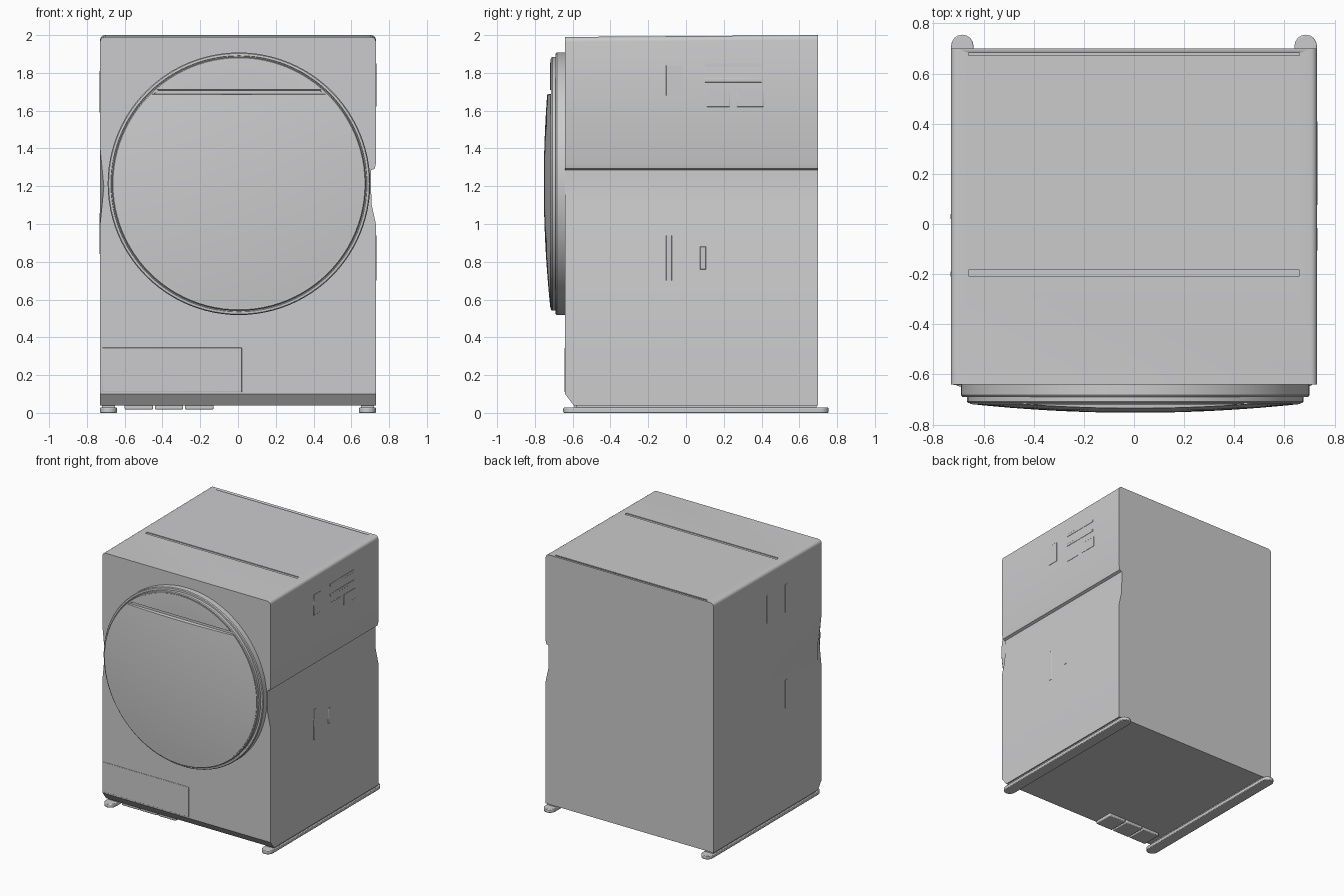
import bpy, bmesh, math
from mathutils import Vector

if "Cube" in bpy.data.objects:
    bpy.data.objects.remove(bpy.data.objects["Cube"])

grey = bpy.data.materials.new("light grey")
grey.diffuse_color = (0.6, 0.6, 0.61, 1)
grey.use_nodes = True
grey.node_tree.nodes["Principled BSDF"].inputs["Base Color"].default_value = grey.diffuse_color


def finish(name, bm, bevel=0, smooth=True):
    bmesh.ops.recalc_face_normals(bm, faces=bm.faces)
    me = bpy.data.meshes.new(name)
    bm.to_mesh(me)
    bm.free()
    ob = bpy.data.objects.new(name, me)
    bpy.context.collection.objects.link(ob)
    me.materials.append(grey)
    if bevel:
        m = ob.modifiers.new("bevel", 'BEVEL')
        m.width, m.segments, m.limit_method = bevel, 2, 'ANGLE'
    if smooth:
        bpy.ops.object.select_all(action='DESELECT')
        bpy.context.view_layer.objects.active = ob
        ob.select_set(True)
        bpy.ops.object.shade_smooth_by_angle(angle=math.radians(30))
    return ob


def box(name, x0, x1, y0, y1, z0, z1, bevel=0):
    bm = bmesh.new()
    bmesh.ops.create_cube(bm, size=1)
    for v in bm.verts:
        v.co = Vector(((x0 + x1) / 2 + v.co.x * (x1 - x0),
                       (y0 + y1) / 2 + v.co.y * (y1 - y0),
                       (z0 + z1) / 2 + v.co.z * (z1 - z0)))
    return finish(name, bm, bevel)


def skin(bm, rings, closed=True):
    for a, b in zip(rings, rings[1:]):
        n = len(a)
        for i in range(n):
            j = (i + 1) % n
            bm.faces.new((a[i], a[j], b[j], b[i]))


# Cabinet: front outline swept backwards, with a finger groove on the right
def outline(y, bottom, dip):
    top = 1.99 + 0.01 * (y + 0.64) / 1.34
    pts = [(-0.73, bottom), (0.73, bottom), (0.73, 1.0), (0.706, 1.11),
           (0.704, 1.285), (0.724, 1.293), (0.73, 1.32)]
    r = 0.025
    for s, a0 in ((1, 0), (-1, 90)):
        for k in range(5):
            a = math.radians(a0 + k * 22.5)
            pts.append((s * (0.73 - r) + r * math.cos(a), top - r + r * math.sin(a)))
    pts += [(-0.73, 1.40), (-0.73 + dip, 1.20), (-0.73, 1.0)]
    return [(x, y, z) for x, z in pts]


bm = bmesh.new()
rings = [[bm.verts.new(p) for p in outline(*a)] for a in
         ((-0.64, 0.10, 0.02), (-0.595, 0.04, 0.0), (0.70, 0.04, 0.0))]
skin(bm, rings)
bm.faces.new(rings[0])
bm.faces.new(rings[-1])
cabinet = finish("cabinet", bm)

# Seams cut into the lid
for name, y0, y1, d in (("lid_seam_cutter", -0.208, -0.183, 0.008),
                        ("rear_seam_cutter", 0.672, 0.682, 0.003)):
    cutter = box(name, -0.66, 0.66, y0, y1, 1.995 - d, 2.05)
    cutter.hide_render = True
    cutter.hide_set(True)
    cut = cabinet.modifiers.new(name, 'BOOLEAN')
    cut.operation, cut.object, cut.solver = 'DIFFERENCE', cutter, 'EXACT'


# Round door parts, turned about the door axis
CX, CZ, SEG = 0.005, 1.213, 96


def lathe(profile):
    bm = bmesh.new()
    rings = []
    for r, y in profile:
        rings.append([bm.verts.new((CX + r * math.cos(t), y, CZ + r * math.sin(t)))
                      for t in (2 * math.pi * i / SEG for i in range(SEG))])
    skin(bm, rings)
    return bm, rings


bm, rings = lathe([(0.695, -0.63), (0.695, -0.683), (0.69, -0.69), (0.678, -0.691),
                   (0.676, -0.684), (0.672, -0.684), (0.672, -0.708), (0.667, -0.714),
                   (0.655, -0.714), (0.652, -0.70)])
bm.faces.new(rings[0])
bm.faces.new(rings[-1])
finish("door_ring", bm)

# Domed door panel with a flat upper segment and a grip slot
R = 0.66
bm, rings = lathe([(R, -0.70)] + [(R * k / 12, -0.718 - 0.035 * (1 - (k / 12) ** 2))
                                  for k in range(12, 0, -1)])
bm.faces.new(rings[-1])
for z in (1.686, 1.689, 1.707, 1.711):
    bmesh.ops.bisect_plane(bm, geom=bm.verts[:] + bm.edges[:] + bm.faces[:],
                           plane_co=(0, 0, z), plane_no=(0, 0, 1))
for v in bm.verts:
    if v.co.z > 1.710:
        v.co.y = max(v.co.y, -0.720)
    elif v.co.z > 1.688:
        v.co.y = max(v.co.y, -0.708)
finish("door_panel", bm)

# Runner feet with rounded ends
for side, s in (("left", -1), ("right", 1)):
    bm = bmesh.new()
    pts = []
    for cy, a0 in ((0.71, 0), (-0.605, 180)):
        for k in range(9):
            a = math.radians(a0 + k * 22.5)
            pts.append((s * 0.685 + 0.045 * math.cos(a), cy + 0.045 * math.sin(a)))
    skin(bm, [lo := [bm.verts.new((x, y, 0)) for x, y in pts],
              hi := [bm.verts.new((x, y, 0.028)) for x, y in pts]])
    bm.faces.new(lo)
    bm.faces.new(hi)
    finish(side + "_runner", bm, 0.005)
    box(side + "_runner_mount", s * 0.685 - 0.035, s * 0.685 + 0.035,
        -0.58, 0.69, 0.02, 0.045)

# Vent cells under the base
for i in range(3):
    x = -0.60 + i * 0.16
    box(f"base_vent_{i + 1}", x, x + 0.15, -0.59, -0.43, 0.018, 0.045, 0.006)

# Service flap low on the front
box("service_flap", -0.72, 0.02, -0.643, -0.63, 0.11, 0.345, 0.002)

# Faint pressed marks on the sides
for i, (y, z, w, h) in enumerate(((0.25, 1.84, 0.30, 0.02), (0.25, 1.76, 0.30, 0.02),
                                  (-0.06, 1.76, 0.09, 0.16), (0.17, 1.66, 0.12, 0.08),
                                  (0.34, 1.66, 0.14, 0.08), (-0.09, 0.82, 0.03, 0.24),
                                  (0.09, 0.82, 0.03, 0.12))):
    box(f"right_side_mark_{i + 1}", 0.72, 0.732, y - w / 2, y + w / 2,
        z - h / 2, z + h / 2, 0.0015)
for i, (y, z) in enumerate(((0.03, 1.70), (-0.2, 1.70), (-0.2, 0.95))):
    box(f"left_side_mark_{i + 1}", -0.732, -0.72, y - 0.01, y + 0.01,
        z - 0.11, z + 0.11, 0.0015)
